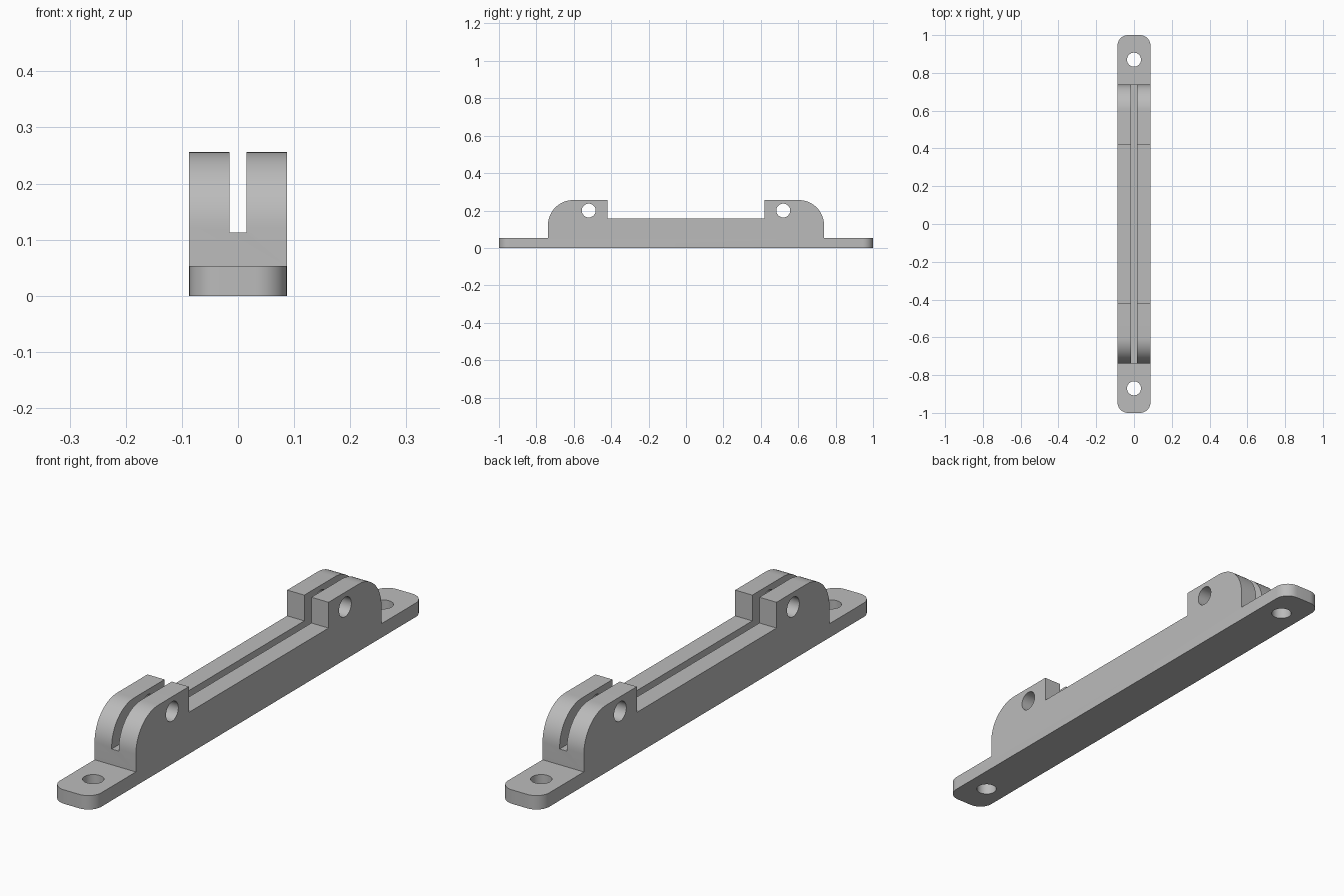
import bpy, bmesh
from math import sin, cos, pi
from mathutils import Matrix

if "Cube" in bpy.data.objects:
    bpy.data.objects.remove(bpy.data.objects["Cube"], do_unlink=True)

HALF_WIDTH = 0.087

grey = bpy.data.materials.new("plain grey")
grey.use_nodes = True
grey.diffuse_color = (0.5, 0.5, 0.5, 1)
grey.node_tree.nodes["Principled BSDF"].inputs["Base Color"].default_value = (0.5, 0.5, 0.5, 1)


def add_object(name, bm):
    bmesh.ops.recalc_face_normals(bm, faces=bm.faces)
    mesh = bpy.data.meshes.new(name)
    bm.to_mesh(mesh)
    bm.free()
    mesh.materials.append(grey)
    obj = bpy.data.objects.new(name, mesh)
    bpy.context.collection.objects.link(obj)
    return obj


def cylinder(bm, centre, radius, depth, axis):
    turn = Matrix.Rotation(pi / 2, 4, "Y") if axis == "X" else Matrix()
    bmesh.ops.create_cone(bm, cap_ends=True, segments=48, radius1=radius, radius2=radius,
                          depth=depth, matrix=Matrix.Translation(centre) @ turn)


# Side profile: mounting tab, rounded lug, then the low rail; mirrored end to end
R = 0.135
arc = [(0.603 + R * cos(i * pi / 32), 0.121 + R * sin(i * pi / 32)) for i in range(17)]
half = [(1, 0), (1, 0.053), (0.738, 0.053)] + arc + [(0.42, 0.256), (0.42, 0.158)]
profile = half + [(-y, z) for y, z in reversed(half)]

bm = bmesh.new()
face = bm.faces.new([bm.verts.new((-HALF_WIDTH, y, z)) for y, z in profile])
swept = bmesh.ops.extrude_face_region(bm, geom=[face])["geom"]
bmesh.ops.translate(bm, vec=(2 * HALF_WIDTH, 0, 0),
                    verts=[v for v in swept if isinstance(v, bmesh.types.BMVert)])

# Rounded plan corners on the mounting tabs
corners = [e for e in bm.edges if all(abs(v.co.y) > 0.99 for v in e.verts)
           and abs(e.verts[0].co.z - e.verts[1].co.z) > 0.01]
bmesh.ops.bevel(bm, geom=corners, offset=0.055, offset_type="OFFSET", segments=12,
                profile=0.5, affect="EDGES")
bracket = add_object("slotted_mounting_bracket", bm)

# Cutters: long centre slot, pivot holes and screw holes
slot = bmesh.new()
bmesh.ops.create_cube(slot, size=1, matrix=Matrix.Translation((0, 0, 0.313))
                      @ Matrix.Diagonal((0.03, 1.6, 0.4, 1)))
holes = bmesh.new()
for side in (-1, 1):
    cylinder(holes, (0, side * 0.52, 0.2), 0.037, 0.4, "X")
    cylinder(holes, (0, side * 0.87, 0.03), 0.037, 0.2, "Z")

bpy.context.view_layer.objects.active = bracket
for cutter in (add_object("slot_cutter", slot), add_object("hole_cutter", holes)):
    cutter.hide_render = True
    mod = bracket.modifiers.new(cutter.name, "BOOLEAN")
    mod.operation, mod.solver, mod.object = "DIFFERENCE", "EXACT", cutter
    bpy.ops.object.modifier_apply(modifier=mod.name)
    bpy.data.objects.remove(cutter, do_unlink=True)

# Smooth curved walls with crisp edges
bpy.ops.object.select_all(action="DESELECT")
bracket.select_set(True)
bpy.ops.object.shade_smooth_by_angle(angle=pi / 6)
